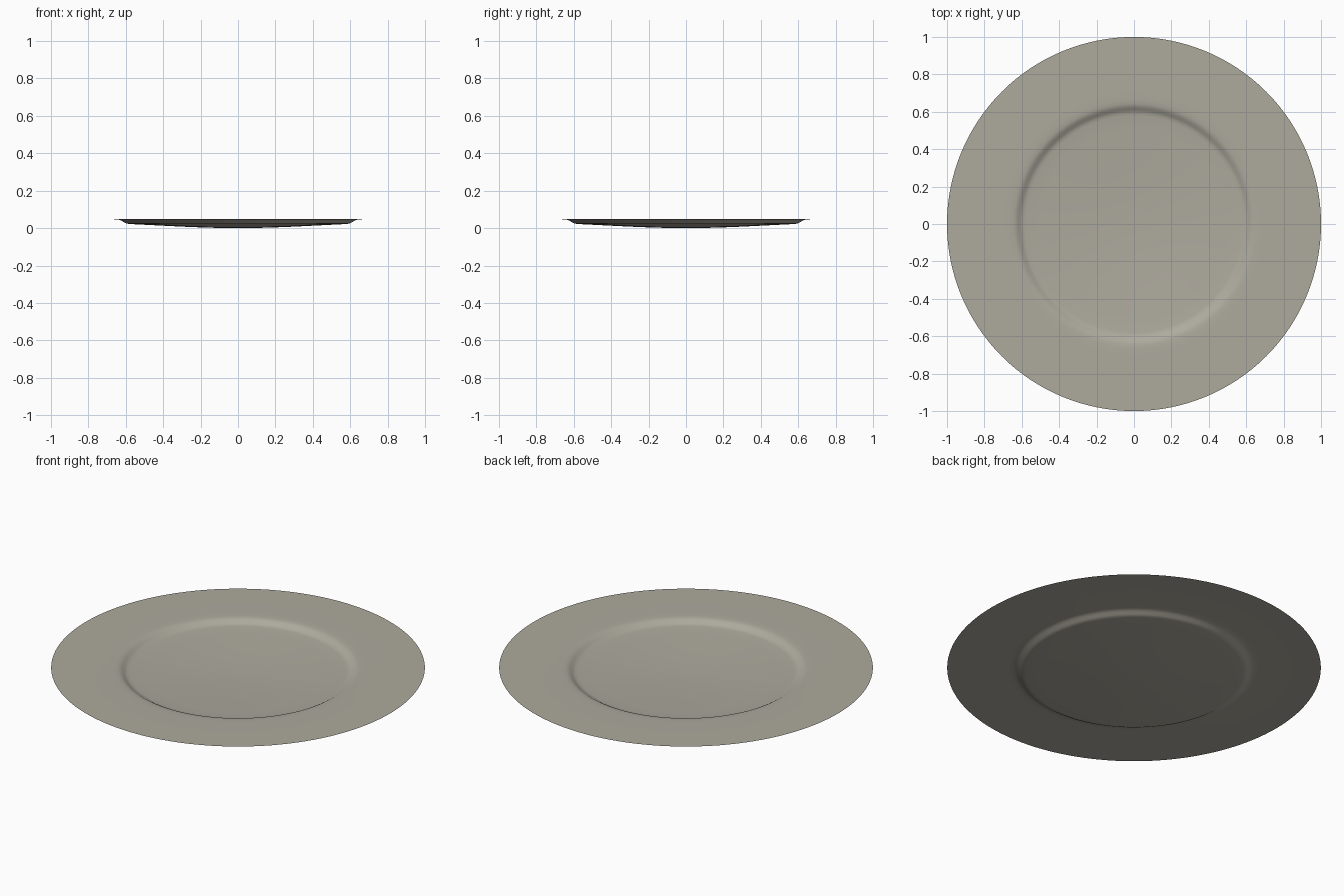
import bpy, bmesh, math

if "Cube" in bpy.data.objects:
    bpy.data.objects.remove(bpy.data.objects["Cube"])

# Half cross-section of the thin sheet: (radius, height), centre to rim
PROFILE = [(0.0, 0.0), (0.1, 0.001), (0.2, 0.004), (0.3, 0.008), (0.4, 0.013),
           (0.5, 0.018), (0.58, 0.022), (0.597, 0.0245), (0.606, 0.029),
           (0.619, 0.037), (0.63, 0.043), (0.643, 0.046), (0.665, 0.0475),
           (0.70, 0.048), (0.85, 0.048), (1.0, 0.048)]
SEGMENTS = 128

clay = bpy.data.materials.new("warm_grey_glaze")
clay.diffuse_color = (0.42, 0.40, 0.34, 1.0)
clay.use_nodes = True
clay.node_tree.nodes["Principled BSDF"].inputs["Base Color"].default_value = clay.diffuse_color

# Plate: profile swept round the vertical axis
bm = bmesh.new()
points = [bm.verts.new((r, 0, z)) for r, z in PROFILE]
edges = [bm.edges.new(pair) for pair in zip(points, points[1:])]
bmesh.ops.spin(bm, geom=points + edges, cent=(0, 0, 0), axis=(0, 0, 1),
               angle=2 * math.pi, steps=SEGMENTS, use_duplicate=False)
bmesh.ops.remove_doubles(bm, verts=bm.verts, dist=0.0003)
bmesh.ops.recalc_face_normals(bm, faces=bm.faces)

# Make the dish face upward
bm.normal_update()
if sum(f.normal.z for f in bm.faces) < 0:
    bmesh.ops.reverse_faces(bm, faces=bm.faces)
for f in bm.faces:
    f.smooth = True

mesh = bpy.data.meshes.new("plate")
bm.to_mesh(mesh)
bm.free()
mesh.materials.append(clay)
plate = bpy.data.objects.new("plate", mesh)
bpy.context.collection.objects.link(plate)
